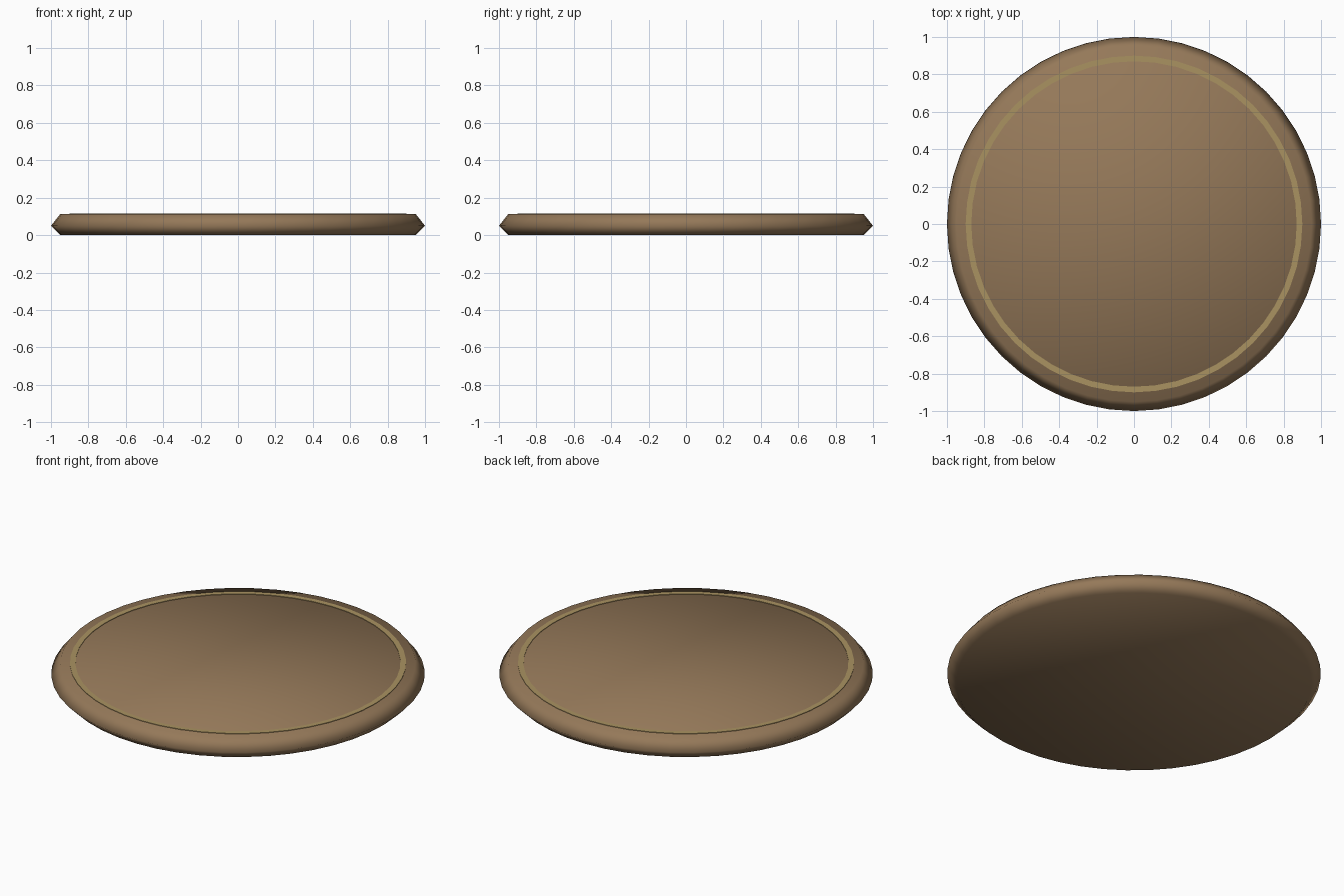
import bpy, math

if "Cube" in bpy.data.objects:
    bpy.data.objects.remove(bpy.data.objects["Cube"])

SIDES = 48


def material(name, color):
    m = bpy.data.materials.new(name)
    m.diffuse_color = color
    m.use_nodes = True
    m.node_tree.nodes["Principled BSDF"].inputs["Base Color"].default_value = m.diffuse_color
    return m


def lathe(name, profile, mat, closed=False):
    """Revolve (radius, z) points, listed bottom to top on the outside, about z."""
    n = len(profile)
    verts = [(r * math.cos(2 * math.pi * s / SIDES), r * math.sin(2 * math.pi * s / SIDES), z)
             for r, z in profile for s in range(SIDES)]
    faces = []
    for i in range(n if closed else n - 1):
        a, b = i * SIDES, (i + 1) % n * SIDES
        for s in range(SIDES):
            t = (s + 1) % SIDES
            faces.append((a + s, a + t, b + t, b + s))
    if not closed:
        faces.append(tuple(reversed(range(SIDES))))
        faces.append(tuple(range((n - 1) * SIDES, n * SIDES)))
    mesh = bpy.data.meshes.new(name)
    mesh.from_pydata(verts, [], faces)
    mesh.materials.append(mat)
    obj = bpy.data.objects.new(name, mesh)
    bpy.context.collection.objects.link(obj)
    return obj


brown = material("brown", (0.30, 0.19, 0.10, 1))
gold = material("dull_gold", (0.40, 0.29, 0.12, 1))

# Round base with a pointed rim, fully smooth shaded
base = lathe("base_disc", [(0.95, 0.0), (1.0, 0.05), (0.95, 0.113)], brown)
base.data.shade_smooth()

# Thin inlaid ring, barely proud of the top
ring = lathe("inlay_ring", [(0.87, 0.108), (0.90, 0.108), (0.90, 0.116), (0.87, 0.116)], gold, closed=True)
bpy.context.view_layer.objects.active = ring
ring.select_set(True)
bpy.ops.object.shade_smooth_by_angle()
